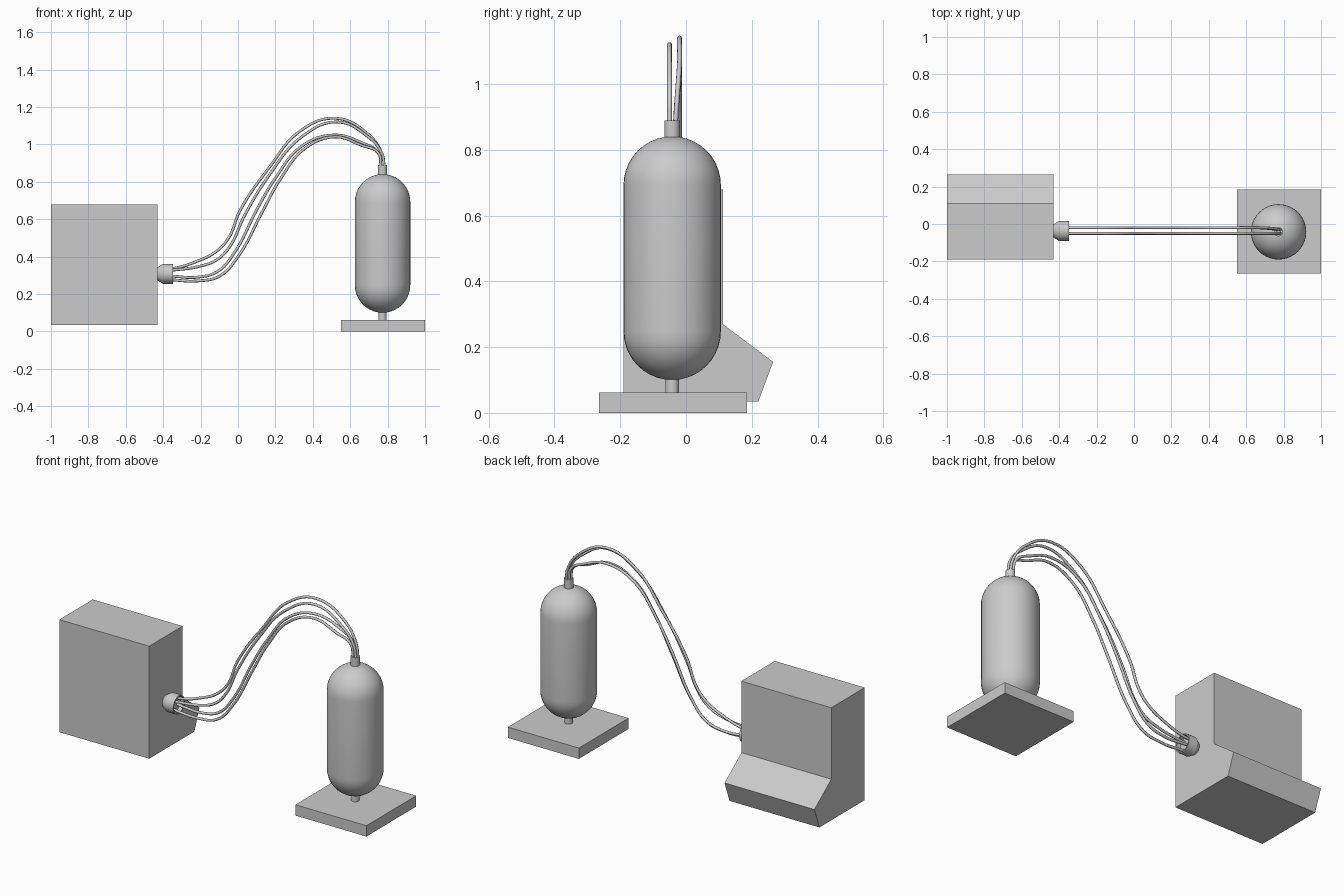
import bpy, bmesh, math
from mathutils import Matrix, Vector

if "Cube" in bpy.data.objects:
    bpy.data.objects.remove(bpy.data.objects["Cube"])

grey = bpy.data.materials.new("plain_grey")
grey.diffuse_color = (0.6, 0.6, 0.6, 1)
grey.use_nodes = True
grey.node_tree.nodes["Principled BSDF"].inputs["Base Color"].default_value = grey.diffuse_color


def finish(name, bm, smooth=None):
    bmesh.ops.recalc_face_normals(bm, faces=bm.faces)
    me = bpy.data.meshes.new(name)
    bm.to_mesh(me)
    bm.free()
    ob = bpy.data.objects.new(name, me)
    bpy.context.collection.objects.link(ob)
    me.materials.append(grey)
    if smooth:
        bpy.ops.object.select_all(action='DESELECT')
        ob.select_set(True)
        bpy.context.view_layer.objects.active = ob
        bpy.ops.object.shade_smooth_by_angle(angle=math.radians(smooth))
    return ob


def extrude_x(name, profile, x0, x1):
    """Closed (y, z) profile swept along x."""
    bm = bmesh.new()
    face = bm.faces.new([bm.verts.new((x0, y, z)) for y, z in profile])
    res = bmesh.ops.extrude_face_region(bm, geom=[face])
    verts = [g for g in res["geom"] if isinstance(g, bmesh.types.BMVert)]
    bmesh.ops.translate(bm, verts=verts, vec=(x1 - x0, 0, 0))
    return finish(name, bm)


def lathe(name, profile, matrix, segs=32):
    """Spin (radius, height) points about local z, then place."""
    bm = bmesh.new()
    vs = [bm.verts.new((r, 0, h)) for r, h in profile]
    edges = [bm.edges.new(p) for p in zip(vs, vs[1:])]
    bmesh.ops.spin(bm, geom=vs + edges, cent=(0, 0, 0), axis=(0, 0, 1),
                   angle=2 * math.pi, steps=segs)
    bmesh.ops.remove_doubles(bm, verts=bm.verts, dist=1e-5)
    bm.transform(matrix)
    return finish(name, bm, 30)


# Console with sloped rear ledge, and the flat tank base
extrude_x("console_cabinet", [(-0.19, 0.035), (0.22, 0.035), (0.265, 0.155),
                              (0.112, 0.27), (0.112, 0.68), (-0.19, 0.68)], -1.0, -0.43)
extrude_x("tank_base", [(-0.265, 0), (0.185, 0), (0.185, 0.062), (-0.265, 0.062)], 0.55, 1.0)

# Capsule tank with its foot and top neck
R, LOW, HIGH = 0.148, 0.248, 0.693
arc = [math.radians(9 * i) for i in range(11)]
capsule = [(R * math.sin(a), LOW - R * math.cos(a)) for a in arc]
capsule += [(R * math.cos(a), HIGH + R * math.sin(a)) for a in arc]
at_tank = Matrix.Translation((0.773, -0.042, 0))
lathe("tank", capsule, at_tank, 40)
lathe("tank_foot", [(0, 0.055), (0.021, 0.055), (0.021, 0.12), (0, 0.12)], at_tank)
lathe("tank_neck", [(0, 0.82), (0.024, 0.82), (0.024, 0.89), (0, 0.89)], at_tank)

# Flared cable socket on the console side
at_socket = Matrix.Translation((-0.432, -0.037, 0.308)) @ Matrix.Rotation(math.pi / 2, 4, 'Y')
lathe("cable_socket", [(0, 0), (0.034, 0), (0.053, 0.03), (0.053, 0.084),
                       (0.046, 0.084), (0.046, 0.06), (0, 0.06)], at_socket)

# Four hoses: y of the run, then (x, z) points from socket to tank neck
hoses = [
    (-0.020, [(-0.22, 0.375), (-0.12, 0.425), (-0.05, 0.50), (0.01, 0.645), (0.17, 0.88),
              (0.33, 1.07), (0.52, 1.14), (0.69, 1.06)], 0.335),
    (-0.050, [(-0.22, 0.345), (-0.11, 0.385), (-0.04, 0.46), (0.03, 0.61), (0.17, 0.84),
              (0.34, 1.04), (0.53, 1.12), (0.69, 1.045)], 0.325),
    (-0.020, [(-0.22, 0.29), (-0.11, 0.32), (-0.02, 0.42), (0.10, 0.65), (0.20, 0.82),
              (0.34, 0.99), (0.51, 1.05), (0.66, 1.01)], 0.300),
    (-0.050, [(-0.22, 0.27), (-0.10, 0.295), (0.00, 0.40), (0.13, 0.64), (0.23, 0.82),
              (0.36, 0.98), (0.52, 1.04), (0.66, 0.995)], 0.280),
]
for i, (y, run, z0) in enumerate(hoses):
    ye = -0.042 + (0.01 if y > -0.04 else -0.008)
    xe = 0.773 + (0.010 if i < 2 else -0.008)
    pts = [(-0.38, y, z0), (-0.33, y, z0 + (0.005 if i < 2 else -0.006))]
    pts += [(x, y, z) for x, z in run]
    pts += [(xe - 0.015, ye + (y - ye) * 0.4, 0.955), (xe, ye, 0.88)]
    cu = bpy.data.curves.new(f"hose_{i + 1}", 'CURVE')
    cu.dimensions = '3D'
    cu.resolution_u = 6
    cu.bevel_depth = 0.0075
    cu.bevel_resolution = 2
    cu.use_fill_caps = True
    sp = cu.splines.new('BEZIER')
    sp.bezier_points.add(len(pts) - 1)
    for bp, co in zip(sp.bezier_points, pts):
        bp.co = Vector(co)
        bp.handle_left_type = bp.handle_right_type = 'AUTO'
    cu.materials.append(grey)
    ob = bpy.data.objects.new(f"hose_{i + 1}", cu)
    bpy.context.collection.objects.link(ob)
    bpy.ops.object.select_all(action='DESELECT')
    ob.select_set(True)
    bpy.context.view_layer.objects.active = ob
    bpy.ops.object.convert(target='MESH')
    bpy.ops.object.shade_smooth_by_angle(angle=math.radians(50))
